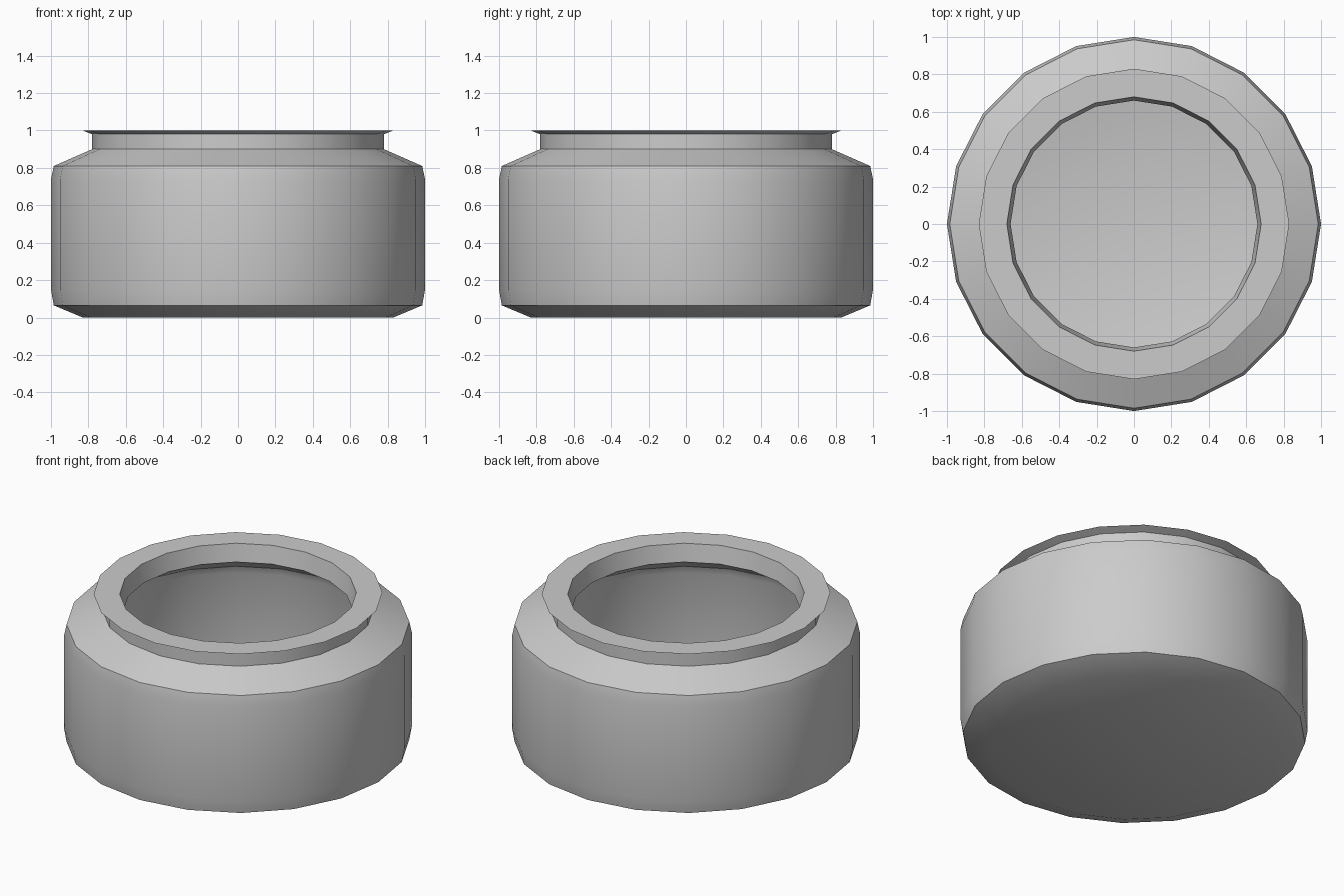
import bpy, bmesh, math

if "Cube" in bpy.data.objects:
    bpy.data.objects.remove(bpy.data.objects["Cube"])

SIDES = 20


def lathe(name, profile):
    """Revolve (radius, z) points around z; radius 0 becomes a pole."""
    bm = bmesh.new()
    rings = []
    for r, z in profile:
        if r == 0:
            rings.append([bm.verts.new((0, 0, z))] * SIDES)
        else:
            rings.append([bm.verts.new((r * math.cos(math.tau * i / SIDES),
                                        r * math.sin(math.tau * i / SIDES), z))
                          for i in range(SIDES)])
    for a, b in zip(rings, rings[1:]):
        for i in range(SIDES):
            j = (i + 1) % SIDES
            bm.faces.new(dict.fromkeys((a[i], a[j], b[j], b[i])))
    bmesh.ops.recalc_face_normals(bm, faces=bm.faces)
    mesh = bpy.data.meshes.new(name)
    bm.to_mesh(mesh)
    bm.free()
    obj = bpy.data.objects.new(name, mesh)
    bpy.context.collection.objects.link(obj)
    bpy.ops.object.select_all(action='DESELECT')
    obj.select_set(True)
    bpy.context.view_layer.objects.active = obj
    bpy.ops.object.shade_smooth_by_angle(angle=math.radians(30))
    return obj


# Squat jar: outer wall, shoulder, neck, flared rim, then the hollow inside
lathe("jar", [
    (0, 0), (0.83, 0), (0.985, 0.065), (1, 0.15), (1, 0.74), (0.985, 0.81),
    (0.78, 0.90), (0.78, 0.98), (0.83, 1.0),
    (0.68, 1.0), (0.66, 0.89), (0.86, 0.77), (0.88, 0.72), (0.88, 0.17),
    (0.86, 0.14), (0.78, 0.11), (0, 0.11),
])
